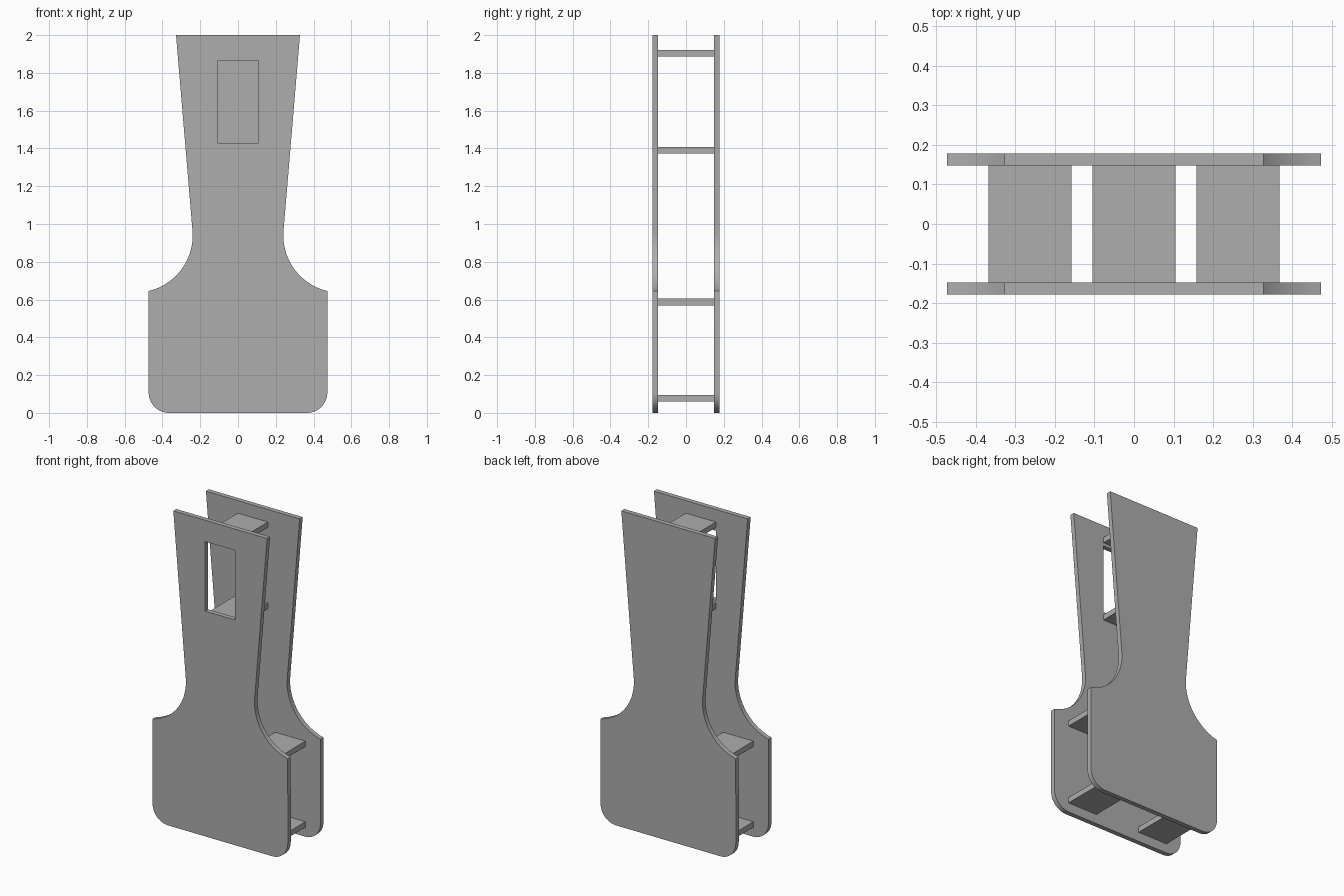
import bpy
from math import cos, sin, pi, radians

cube = bpy.data.objects.get("Cube")
if cube:
    bpy.data.objects.remove(cube, do_unlink=True)

grey = bpy.data.materials.new("plain grey")
grey.use_nodes = True
grey.diffuse_color = (0.42, 0.42, 0.42, 1)
grey.node_tree.nodes["Principled BSDF"].inputs["Base Color"].default_value = grey.diffuse_color

PLATE_Y, PLATE_T = 0.163, 0.03   # panel centre and thickness
GAP = PLATE_Y - PLATE_T / 2      # half the space between panels


def arc(cx, cz, r, start, end, steps):
    angles = [radians(start + (end - start) * i / steps) for i in range(steps + 1)]
    return [(cx + r * cos(a), cz + r * sin(a)) for a in angles]


def panel(name, y, loops):
    """Flat panel extruded from closed outlines; inner outlines become holes."""
    curve = bpy.data.curves.new(name, 'CURVE')
    curve.dimensions = '2D'
    curve.fill_mode = 'BOTH'
    curve.extrude = PLATE_T / 2
    for loop in loops:
        spline = curve.splines.new('POLY')
        spline.points.add(len(loop) - 1)
        for point, (x, z) in zip(spline.points, loop):
            point.co = (x, z, 0, 1)
        spline.use_cyclic_u = True
    obj = bpy.data.objects.new(name, curve)
    bpy.context.collection.objects.link(obj)
    obj.location.y = y
    obj.rotation_euler.x = pi / 2
    bpy.ops.object.select_all(action='DESELECT')
    obj.select_set(True)
    bpy.context.view_layer.objects.active = obj
    bpy.ops.object.convert(target='MESH')
    obj = bpy.context.object
    obj.data.materials.clear()
    obj.data.materials.append(grey)
    bpy.ops.object.shade_smooth_by_angle(angle=radians(25))


def shelf(name, x, z):
    bpy.ops.mesh.primitive_cube_add(size=1, location=(x, 0, z))
    obj = bpy.context.object
    obj.name = name
    obj.scale = (0.21, 2 * GAP, 0.035)
    bpy.ops.object.transform_apply(location=False, rotation=False, scale=True)
    obj.data.materials.append(grey)


# Outline: rounded foot corner, concave shoulder, flared neck, then mirrored
right_half = arc(0.365, 0.108, 0.108, -90, 0, 12)
right_half += arc(0.543, 0.94, 0.303, 256.6, 175.1, 24)
right_half.append((0.328, 2.0))
outline = right_half + [(-x, z) for x, z in reversed(right_half)]
window = [(-0.105, 1.425), (-0.105, 1.865), (0.105, 1.865), (0.105, 1.425)]

panel("front_panel", -PLATE_Y, [outline, window])
panel("back_panel", PLATE_Y, [outline])

# Shelves joining the panels
for level, z in (("lower", 0.077), ("upper", 0.587)):
    for side, x in (("left", 0.263), ("right", -0.263)):
        shelf(f"{level}_{side}_shelf", x, z)
shelf("window_sill_shelf", 0, 1.39)
shelf("window_top_shelf", 0, 1.903)
